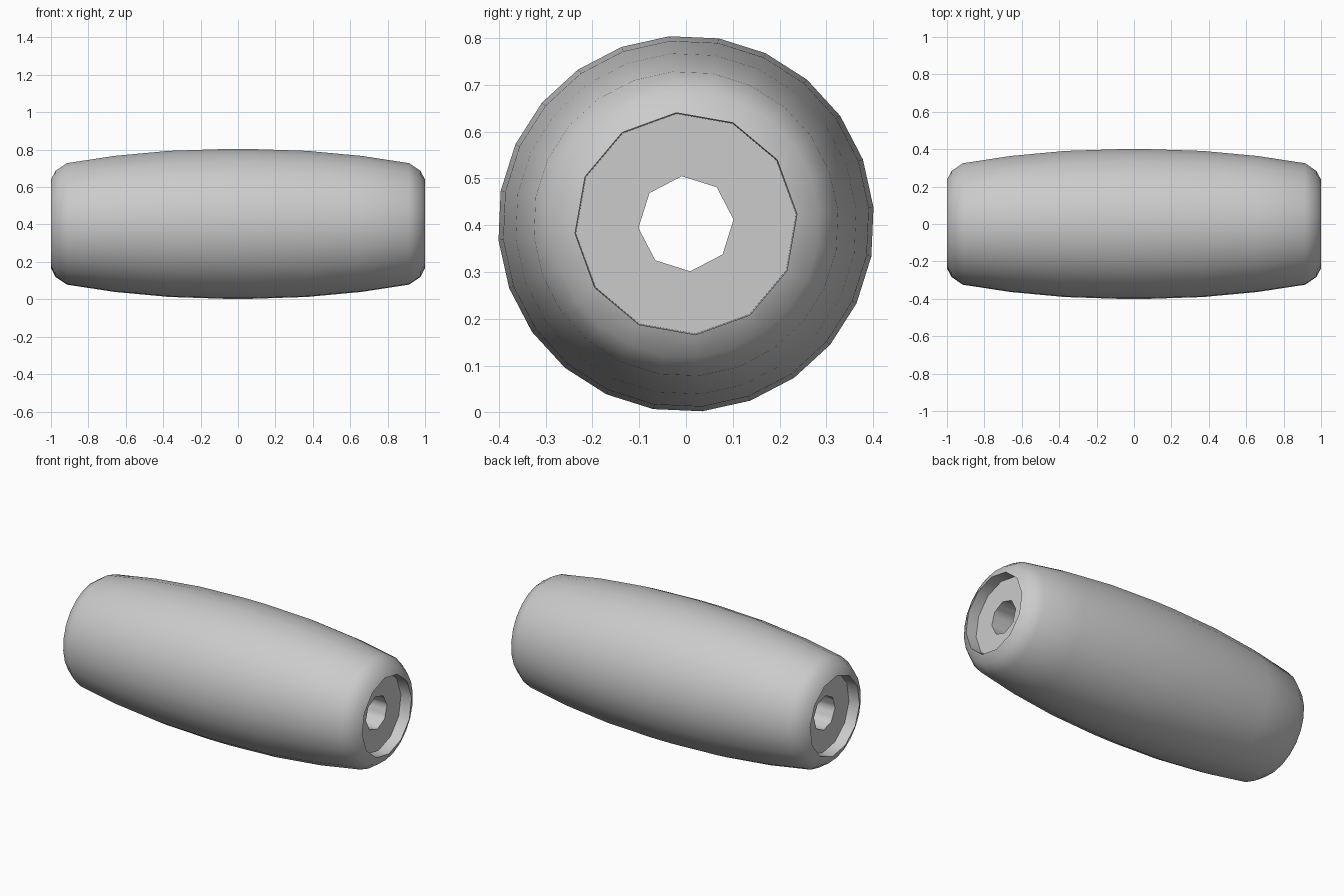
import bpy, bmesh, math
from mathutils import Vector

if "Cube" in bpy.data.objects:
    bpy.data.objects.remove(bpy.data.objects["Cube"], do_unlink=True)

SEGMENTS = 24
CENTRE_Z = 0.403

grey = bpy.data.materials.new("light grey")
grey.use_nodes = True
colour = (0.6, 0.6, 0.6, 1)
grey.diffuse_color = colour
grey.node_tree.nodes["Principled BSDF"].inputs["Base Color"].default_value = colour


def polygon_radius(radius, sides, angle):
    """Distance from the centre to the edge of a regular polygon."""
    step = math.tau / sides
    return radius * math.cos(step / 2) / math.cos(angle % step - step / 2)


# Half profile from the middle to the hole: x, radius, number of sides
half = [(0.07, 0.402, 24), (0.37, 0.392, 24), (0.66, 0.365, 24),
        (0.915, 0.326, 24), (0.975, 0.285, 24), (1.0, 0.238, 12),
        (0.93, 0.236, 12), (0.93, 0.102, 8)]
profile = [(-x, r, n) for x, r, n in reversed(half)] + half

# Lathed barrel body, closed through the central bore
bm = bmesh.new()
rings = []
for x, radius, sides in profile:
    ring = []
    for i in range(SEGMENTS):
        angle = i * math.tau / SEGMENTS
        r = polygon_radius(radius, sides, angle + 1e-6)
        turn = angle + math.radians(5)
        ring.append(bm.verts.new(Vector((x, -r * math.sin(turn), CENTRE_Z + r * math.cos(turn)))))
    rings.append(ring)
for k, ring in enumerate(rings):
    following = rings[(k + 1) % len(rings)]
    for i in range(SEGMENTS):
        j = (i + 1) % SEGMENTS
        bm.faces.new((ring[i], ring[j], following[j], following[i]))
bmesh.ops.recalc_face_normals(bm, faces=bm.faces)

mesh = bpy.data.meshes.new("barrel_body")
bm.to_mesh(mesh)
bm.free()
mesh.materials.append(grey)
body = bpy.data.objects.new("barrel_body", mesh)
bpy.context.collection.objects.link(body)

# Smooth outside, crisp recess and bore edges
bpy.ops.object.select_all(action='DESELECT')
body.select_set(True)
bpy.context.view_layer.objects.active = body
bpy.ops.object.shade_smooth_by_angle(angle=math.radians(50))
